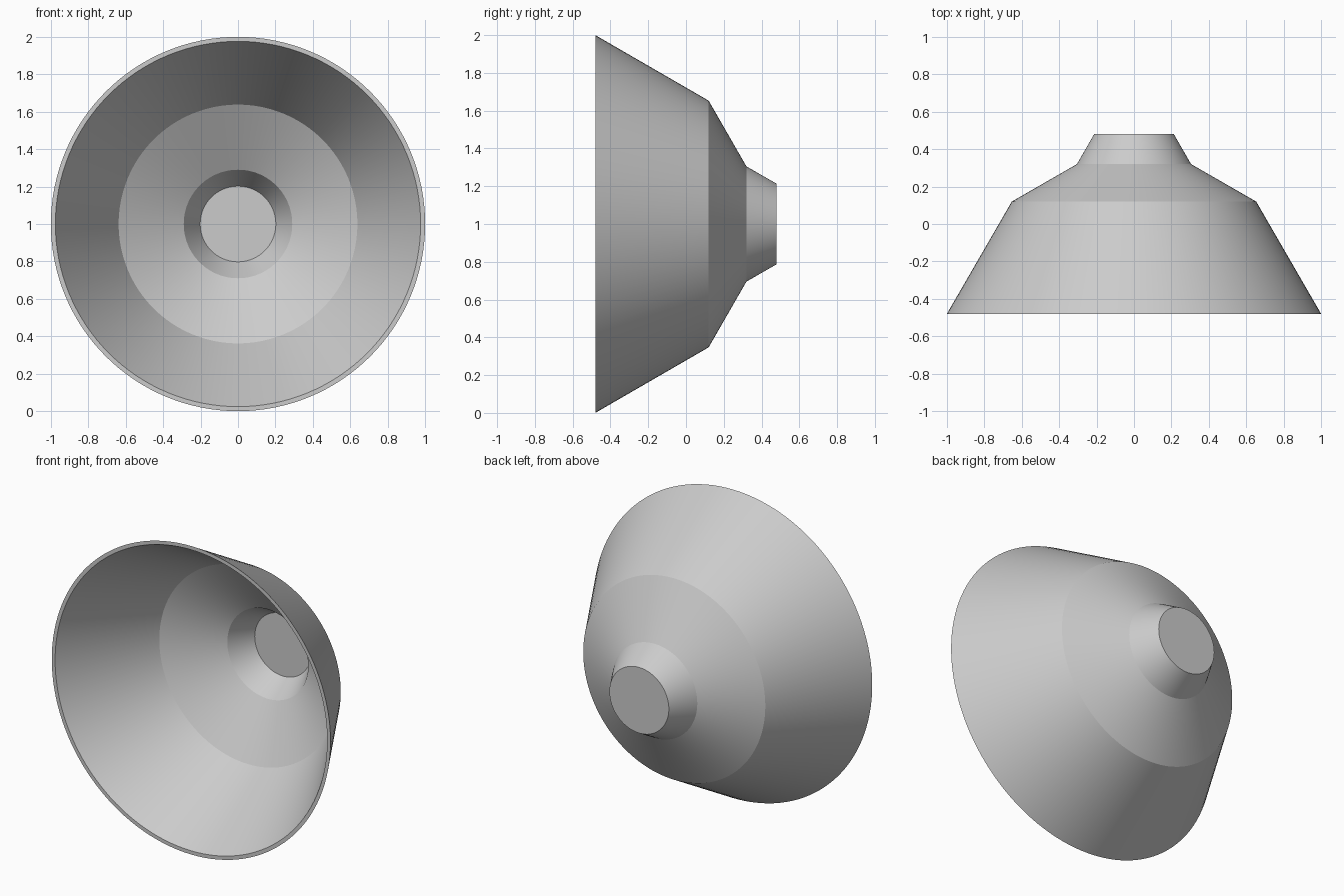
import bpy
import bmesh
from math import radians
from mathutils import Matrix, Vector

cube = bpy.data.objects.get("Cube")
if cube:
    bpy.data.objects.remove(cube, do_unlink=True)

# Plain grey material
grey = bpy.data.materials.new("plain grey")
grey.use_nodes = True
colour = (0.6, 0.6, 0.6, 1)
grey.diffuse_color = colour
grey.node_tree.nodes["Principled BSDF"].inputs["Base Color"].default_value = colour

# Wall section as (radius, y): outside from rim to back, then inside from floor to rim
outer = [(1.0, -0.48), (0.653, 0.12), (0.305, 0.32), (0.213, 0.48)]
inner = [(0.202, 0.46), (0.29, 0.305), (0.638, 0.105), (0.976, -0.48)]
profile = [(0, 0.48)] + outer[::-1] + inner[::-1] + [(0, 0.46)]

# Spin the section around the front-to-back axis
bm = bmesh.new()
verts = [bm.verts.new((r, y, 0)) for r, y in profile]
edges = [bm.edges.new(pair) for pair in zip(verts, verts[1:])]
bmesh.ops.spin(bm, geom=verts + edges, cent=(0, 0, 0), axis=(0, 1, 0),
               angle=radians(360), steps=128, use_duplicate=False)
bmesh.ops.remove_doubles(bm, verts=bm.verts, dist=0.0005)
bmesh.ops.recalc_face_normals(bm, faces=bm.faces)
bmesh.ops.transform(bm, matrix=Matrix.Translation(Vector((0, 0, 1))), verts=bm.verts)

mesh = bpy.data.meshes.new("flared_shade")
bm.to_mesh(mesh)
bm.free()
mesh.materials.append(grey)
shade = bpy.data.objects.new("flared_shade", mesh)
bpy.context.collection.objects.link(shade)

# Smooth around the rings, sharp at the bends
bpy.ops.object.select_all(action="DESELECT")
shade.select_set(True)
bpy.context.view_layer.objects.active = shade
bpy.ops.object.shade_smooth_by_angle(angle=radians(20))
